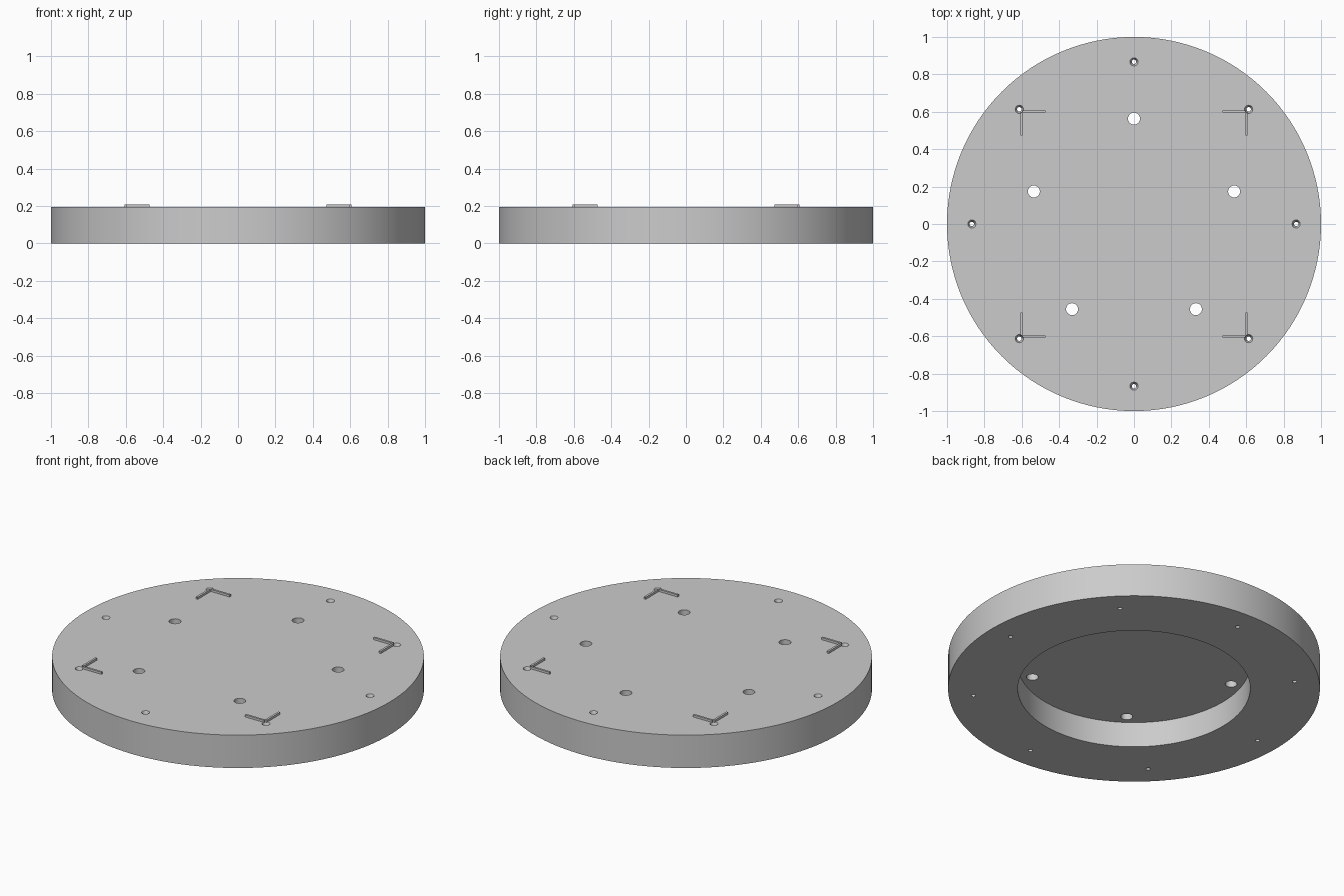
import bpy, bmesh
from math import cos, sin, radians
from mathutils import Matrix

cube = bpy.data.objects.get("Cube")
if cube:
    bpy.data.objects.remove(cube)

TOP = 0.195           # upper face of the disc
RECESS = 0.15         # ceiling of the underside recess
MARK_TOP = 0.208      # top of the raised corner marks

grey = bpy.data.materials.new("plain grey")
grey.use_nodes = True
grey.diffuse_color = (0.6, 0.6, 0.6, 1)
grey.node_tree.nodes["Principled BSDF"].inputs["Base Color"].default_value = grey.diffuse_color


def new_object(name, bm):
    mesh = bpy.data.meshes.new(name)
    bmesh.ops.recalc_face_normals(bm, faces=bm.faces)
    bm.to_mesh(mesh)
    bm.free()
    obj = bpy.data.objects.new(name, mesh)
    bpy.context.collection.objects.link(obj)
    mesh.materials.append(grey)
    return obj


def add_cone(bm, x, y, z0, z1, r0, r1, sides):
    bmesh.ops.create_cone(bm, cap_ends=True, segments=sides, radius1=r0, radius2=r1,
                          depth=z1 - z0, matrix=Matrix.Translation((x, y, (z0 + z1) / 2)))


def add_box(bm, x0, x1, y0, y1, z0, z1):
    place = Matrix.Translation(((x0 + x1) / 2, (y0 + y1) / 2, (z0 + z1) / 2))
    size = Matrix.Diagonal((abs(x1 - x0), abs(y1 - y0), z1 - z0, 1))
    bmesh.ops.create_cube(bm, size=1, matrix=place @ size)


def ring(count, radius, start):
    for i in range(count):
        a = radians(start + 360 * i / count)
        yield radius * cos(a), radius * sin(a)


def cut(obj, cutter):
    mod = obj.modifiers.new(cutter.name, 'BOOLEAN')
    mod.operation = 'DIFFERENCE'
    mod.solver = 'EXACT'
    mod.object = cutter
    cutter.hide_render = True
    cutter.hide_set(True)


# Main disc
bm = bmesh.new()
add_cone(bm, 0, 0, 0, TOP, 1, 1, 128)
disc = new_object("disc", bm)

# Round recess in the underside
bm = bmesh.new()
add_cone(bm, 0, 0, -0.1, RECESS, 0.625, 0.625, 96)
recess = new_object("recess_cutter", bm)

# Five through holes into the recess
bm = bmesh.new()
for x, y in ring(5, 0.563, 90):
    add_cone(bm, x, y, 0.1, 0.3, 0.032, 0.032, 32)
through = new_object("through_hole_cutter", bm)

# Eight screw holes around the rim, and their countersinks
bm = bmesh.new()
for x, y in ring(8, 0.867, 0):
    add_cone(bm, x, y, -0.1, 0.3, 0.012, 0.012, 24)
screw = new_object("screw_hole_cutter", bm)
bm = bmesh.new()
for x, y in ring(8, 0.867, 0):
    add_cone(bm, x, y, TOP - 0.02, TOP + 0.02, 0.012, 0.032, 24)
sink = new_object("countersink_cutter", bm)

for cutter in (recess, through, screw, sink):
    cut(disc, cutter)

# Raised L-shaped marks, one at each corner of a square
bm = bmesh.new()
for sx in (-1, 1):
    for sy in (-1, 1):
        add_box(bm, sx * 0.472, sx * 0.595, sy * 0.595, sy * 0.607, TOP - 0.005, MARK_TOP)
        add_box(bm, sx * 0.595, sx * 0.607, sy * 0.472, sy * 0.595, TOP - 0.005, MARK_TOP)
marks = new_object("corner_marks", bm)

# Smooth the round walls and keep the rims sharp
bpy.ops.object.select_all(action='DESELECT')
disc.select_set(True)
bpy.context.view_layer.objects.active = disc
for mod in list(disc.modifiers):
    bpy.ops.object.modifier_apply(modifier=mod.name)
bpy.ops.object.shade_smooth_by_angle(angle=radians(30))
for cutter in (recess, through, screw, sink):
    bpy.data.objects.remove(cutter)
